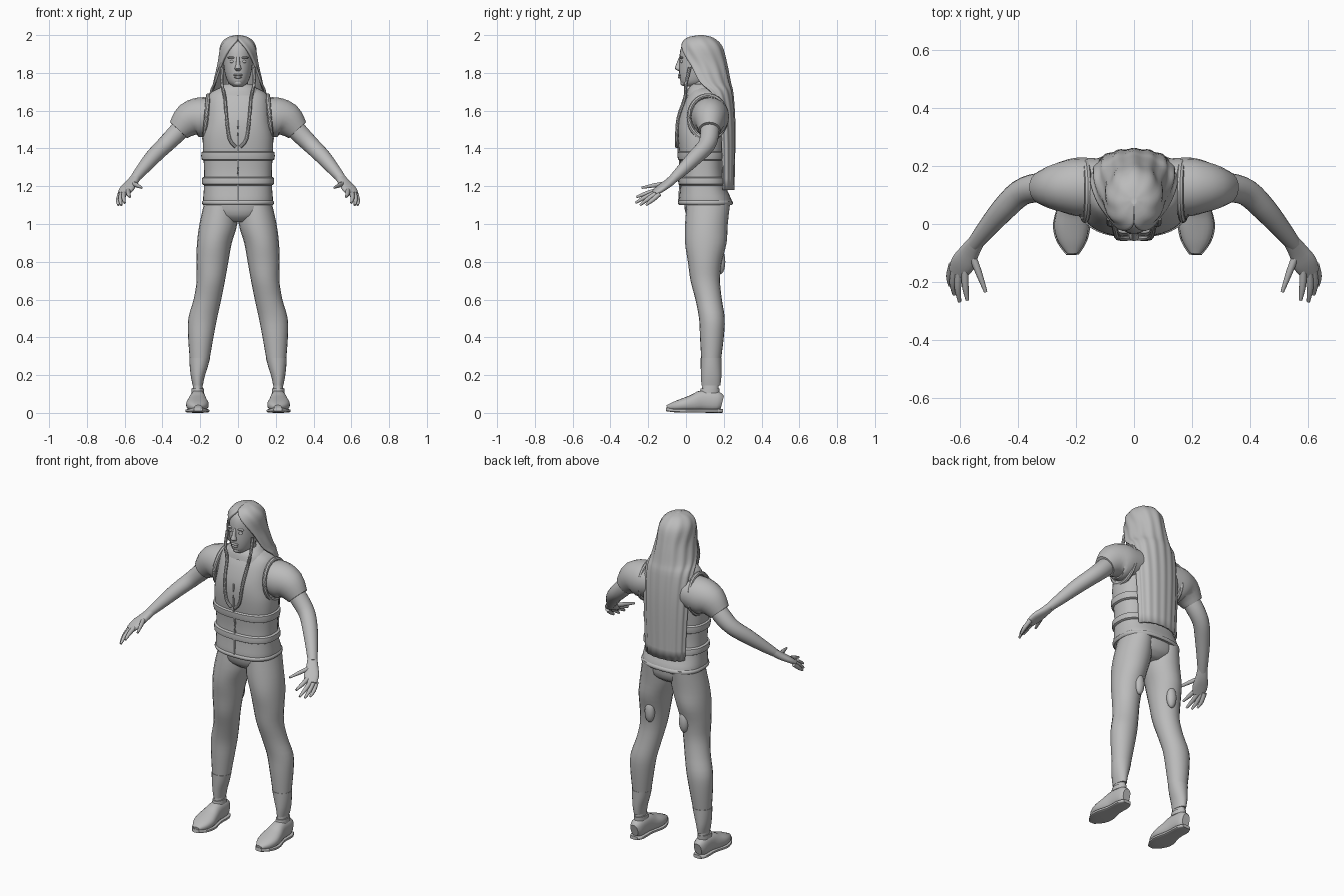
import bpy, bmesh, math
from mathutils import Vector

cube = bpy.data.objects.get("Cube")
if cube:
    bpy.data.objects.remove(cube)

grey = bpy.data.materials.new("plain grey")
grey.use_nodes = True
GREY = (0.5, 0.5, 0.5, 1)
grey.diffuse_color = GREY
grey.node_tree.nodes["Principled BSDF"].inputs["Base Color"].default_value = GREY


def finish(name, bm, angle=40):
    bmesh.ops.recalc_face_normals(bm, faces=bm.faces)
    mesh = bpy.data.meshes.new(name)
    bm.to_mesh(mesh)
    bm.free()
    mesh.materials.append(grey)
    ob = bpy.data.objects.new(name, mesh)
    bpy.context.collection.objects.link(ob)
    bpy.ops.object.select_all(action="DESELECT")
    ob.select_set(True)
    bpy.context.view_layer.objects.active = ob
    bpy.ops.object.shade_smooth_by_angle(angle=math.radians(angle))
    return ob


def spline(rows, steps):
    """Catmull-Rom through rows of numbers."""
    out = []
    for i in range(len(rows) - 1):
        a, b, c, d = (rows[min(max(i + k, 0), len(rows) - 1)] for k in (-1, 0, 1, 2))
        for s in range(steps):
            t = s / steps
            out.append([q + t * (r - p + t * (2 * p - 5 * q + 4 * r - w + t * (3 * q - p - 3 * r + w))) / 2
                        if t else q for p, q, r, w in zip(a, b, c, d)])
            out[-1] = [q + 0.5 * t * ((r - p) + t * ((2 * p - 5 * q + 4 * r - w) + t * (3 * (q - r) + w - p)))
                       for p, q, r, w in zip(a, b, c, d)]
    return out + [list(rows[-1])]


def signed_power(v, p):
    return math.copysign(abs(v) ** p, v)


def loft(name, rows, follow=False, power=2.0, sides=20, steps=3):
    """Rows are x, y, z, half width, half depth; follow turns rings along the path."""
    rows = spline(rows, steps)
    bm = bmesh.new()
    rings = []
    for i, (x, y, z, a, b) in enumerate(rows):
        side, up = Vector((1, 0, 0)), Vector((0, 1, 0))
        if follow:
            lo, hi = rows[max(i - 1, 0)], rows[min(i + 1, len(rows) - 1)]
            t = (Vector(hi[:3]) - Vector(lo[:3])).normalized()
            side = t.cross(Vector((0, 0, 1))).normalized()
            up = side.cross(t)
        ring = []
        for k in range(sides):
            ang = math.tau * k / sides
            u, v = (signed_power(f(ang), 2 / power) for f in (math.cos, math.sin))
            ring.append(bm.verts.new(Vector((x, y, z)) + side * a * u + up * b * v))
        rings.append(ring)
    for r, q in zip(rings, rings[1:]):
        for k in range(sides):
            n = (k + 1) % sides
            bm.faces.new((r[k], r[n], q[n], q[k]))
    bm.faces.new(rings[0])
    bm.faces.new(rings[-1])
    return finish(name, bm)


def ball(name, loc, size):
    bm = bmesh.new()
    bmesh.ops.create_uvsphere(bm, u_segments=16, v_segments=10, radius=1)
    for v in bm.verts:
        v.co = Vector(c * s for c, s in zip(v.co, size)) + Vector(loc)
    return finish(name, bm)


def cord(name, points, r, closed=False):
    pts = points + points[:1] if closed else points
    return loft(name, [(*p, r, r) for p in pts], follow=True, sides=8)


# Vest: height, half width, front, back
VEST = [(1.10, .183, -.035, .243), (1.13, .185, -.037, .24), (1.2, .18, -.03, .212), (1.3, .18, -.028, .2),
        (1.45, .187, -.043, .21), (1.55, .172, -.04, .225), (1.64, .165, -.012, .225),
        (1.69, .15, .015, .21), (1.72, .1, .03, .18)]


def vest_row(z, grow=0.0):
    for p, q in zip(VEST, VEST[1:]):
        if p[0] <= z <= q[0]:
            t = (z - p[0]) / (q[0] - p[0])
            w, f, b = (m + t * (n - m) for m, n in zip(p[1:], q[1:]))
            return (0, (f + b) / 2, z, w + grow, (b - f) / 2 + grow)


def vest_band(name, low, high, grow):
    mid = (low + high) / 2
    rows = [vest_row(low, 0), vest_row(low + .006, grow), vest_row(mid, grow * 1.2),
            vest_row(high - .006, grow), vest_row(high, 0)]
    loft(name, rows, power=2.5, sides=40, steps=1)


loft("vest", [vest_row(r[0]) for r in VEST], power=2.5, sides=40)
vest_band("vest_hem", 1.10, 1.125, .006)
vest_band("lower_strap", 1.205, 1.25, .01)
vest_band("upper_strap", 1.335, 1.385, .01)
loft("collar", [(0, .09, 1.68, .125, .09), (0, .09, 1.715, .105, .08), (0, .09, 1.74, .075, .06)], power=2.3)
cord("zip", [(0, vest_row(z)[1] - vest_row(z)[4] - .001, z) for z in (1.11, 1.2, 1.3, 1.42, 1.55)], .006)

# Pelvis
loft("pelvis", [(0, .11, 1.01, .06, .07), (0, .112, 1.05, .15, .112), (0, .11, 1.13, .172, .122)], power=2.3, sides=32)

# Neck and head
loft("neck", [(0, .085, 1.66, .06, .06), (0, .075, 1.8, .05, .055)])
loft("head", [(0, .025, 1.728, .025, .035), (0, .045, 1.75, .052, .073), (0, .06, 1.8, .07, .096),
              (0, .07, 1.86, .078, .105), (0, .075, 1.92, .08, .105), (0, .075, 1.96, .065, .085),
              (0, .075, 1.985, .03, .04)], sides=28)
loft("nose", [(0, -.028, 1.885, .008, .008), (0, -.038, 1.845, .011, .014), (0, -.042, 1.822, .018, .017),
              (0, -.03, 1.81, .01, .008)], sides=12)
for z, w in ((1.789, .024), (1.777, .02)):
    ball("lip", (0, -.031, z), (w, .012, .007))
ball("chin", (0, -.012, 1.747), (.024, .018, .017))


# Long hair: height, half width, centre, depth, half opening angle
def hair():
    rows = spline([(2.0, .012, .08, .012, 3.14), (1.985, .06, .075, .07, 3.14), (1.94, .095, .08, .11, 2.75),
                   (1.85, .106, .09, .125, 2.15), (1.75, .13, .11, .125, 1.85), (1.68, .148, .145, .105, 1.55),
                   (1.5, .145, .18, .08, 1.45), (1.18, .13, .19, .065, 1.45)], 4)
    n = 48
    bm = bmesh.new()
    grid = []
    for z, w, c, d, half in rows:
        line = []
        for k in range(n + 1):
            t = half * (2 * k / n - 1)
            lock = 1 + .025 * math.cos(math.pi * k / 3)
            line.append(bm.verts.new((w * lock * math.sin(t), c + d * lock * math.cos(t), z)))
        grid.append(line)
    for r, q in zip(grid, grid[1:]):
        for k in range(n):
            bm.faces.new((r[k], r[k + 1], q[k + 1], q[k]))
    bm.faces.new(grid[0])
    ob = finish("hair", bm)
    shell = ob.modifiers.new("thickness", "SOLIDIFY")
    shell.thickness = .012
    shell.offset = -1


hair()

FINGERS = {"little_finger": [(.625, -.14, 1.16), (.635, -.18, 1.125), (.633, -.212, 1.10)],
           "ring_finger": [(.617, -.16, 1.16), (.623, -.205, 1.13), (.618, -.243, 1.10)],
           "middle_finger": [(.603, -.165, 1.165), (.606, -.22, 1.14), (.6, -.267, 1.112)],
           "index_finger": [(.582, -.16, 1.178), (.58, -.215, 1.16), (.573, -.262, 1.143)],
           "thumb": [(.56, -.1, 1.215), (.535, -.165, 1.205), (.51, -.234, 1.192)]}

for s, tag in ((1, "left_"), (-1, "right_")):
    def flip(rows):
        return [(s * r[0], *r[1:]) for r in rows]

    def limb(name, rows, **kw):
        return loft(tag + name, flip(rows), **kw)

    # Eyes, brows and front locks
    ball(tag + "eye", (s * .031, -.022, 1.86), (.014, .009, .008))
    ball(tag + "brow", (s * .033, -.023, 1.881), (.023, .01, .006))
    cord(tag + "front_lock", flip([(.085, .02, 1.83), (.085, .0, 1.74), (.07, -.005, 1.67), (.06, -.042, 1.56),
                                   (.045, -.049, 1.45), (.012, -.048, 1.408)]), .009)

    # Armhole rim
    rim = [(.168 - .01 * math.sin(a), .115 + .1 * math.cos(a), 1.565 + .115 * math.sin(a))
           for a in (math.tau * k / 16 for k in range(16))]
    cord(tag + "armhole_rim", flip(rim), .012, closed=True)

    # Arm
    limb("sleeve", [(.12, .125, 1.575, .1, .095), (.2, .128, 1.565, .1, .105), (.26, .127, 1.55, .083, .092),
                    (.315, .125, 1.497, .058, .062)], follow=True)
    limb("arm", [(.27, .125, 1.54, .05, .05), (.33, .125, 1.475, .05, .05), (.39, .107, 1.415, .046, .045),
                 (.45, .05, 1.355, .042, .041), (.51, -.02, 1.285, .033, .032), (.55, -.07, 1.237, .026, .023)],
         follow=True)
    limb("palm", [(.54, -.058, 1.248, .027, .022), (.565, -.095, 1.215, .034, .021), (.588, -.135, 1.187, .042, .018),
                  (.607, -.17, 1.16, .033, .013)], follow=True, power=2.3)
    for name, path in FINGERS.items():
        limb(name, [(*p, r, r) for p, r in zip(path, (.013, .0115, .006))], follow=True, sides=10)

    # Leg
    limb("leg", [(.092, .12, 1.12, .085, .115), (.104, .108, 1.0, .1, .113), (.125, .105, .9, .092, .11),
                 (.136, .1, .8, .085, .09), (.144, .102, .7, .075, .078), (.162, .12, .6, .073, .07),
                 (.187, .137, .5, .076, .068), (.197, .137, .4, .067, .063), (.203, .133, .28, .052, .052)])
    limb("cuff", [(.203, .133, .29, .055, .055), (.208, .133, .24, .047, .055), (.213, .133, .19, .036, .054),
                  (.213, .132, .145, .027, .05)])
    limb("ankle", [(.213, .13, .17, .024, .042), (.213, .128, .08, .03, .046)])
    ball(tag + "thigh_patch", (s * .115, .183, .80), (.03, .025, .065))

    # Shoe
    limb("shoe", [(.213, .192, .055, .024, .035), (.213, .165, .06, .038, .053), (.213, .09, .064, .043, .056),
                  (.215, .04, .052, .053, .046), (.215, -.01, .043, .06, .036), (.213, -.06, .034, .047, .026),
                  (.211, -.1, .028, .02, .013)], follow=True, power=2.4)
    limb("sole", [(.213, .196, .011, .025, .01), (.213, .16, .01, .043, .01), (.213, .08, .011, .045, .01),
                  (.215, 0, .011, .064, .01), (.213, -.06, .013, .052, .01), (.211, -.105, .019, .022, .01)],
         follow=True, power=4)
    limb("shoe_opening", [(.213, .125, .105, .034, .052), (.213, .128, .13, .033, .05)])
